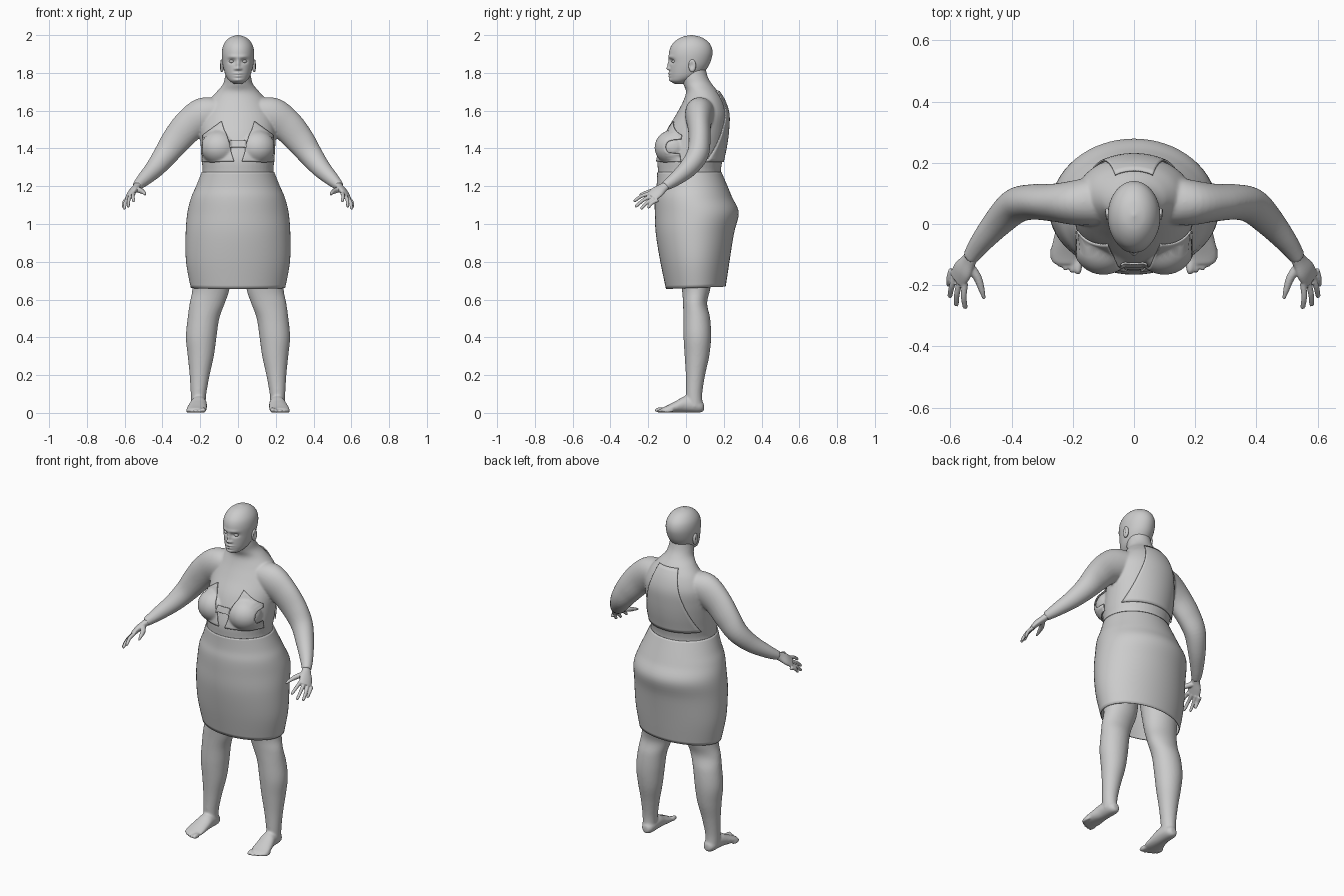
import bpy, bmesh, math
from mathutils import Vector, Matrix

cube = bpy.data.objects.get("Cube")
if cube:
    bpy.data.objects.remove(cube)

grey = bpy.data.materials.new("clay grey")
grey.use_nodes = True
colour = (0.6, 0.6, 0.6, 1)
grey.diffuse_color = colour
grey.node_tree.nodes["Principled BSDF"].inputs["Base Color"].default_value = colour

X, Y, Z = Vector((1, 0, 0)), Vector((0, 1, 0)), Vector((0, 0, 1))


def finish(name, bm):
    bmesh.ops.recalc_face_normals(bm, faces=bm.faces)
    for f in bm.faces:
        f.smooth = True
    mesh = bpy.data.meshes.new(name)
    bm.to_mesh(mesh)
    bm.free()
    mesh.materials.append(grey)
    obj = bpy.data.objects.new(name, mesh)
    bpy.context.collection.objects.link(obj)
    return obj


def spline(rows, steps):
    """Catmull-Rom through rows of x, y, z, radius, radius."""
    rows = [Vector(r) for r in rows]
    pts = [rows[0]] + rows + [rows[-1]]
    out = []
    for p, q, r, s in zip(pts, pts[1:], pts[2:], pts[3:]):
        for i in range(steps):
            t = i / steps
            out.append((q * 2 + (r - p) * t + (p * 2 - q * 5 + r * 4 - s) * t**2
                        + (q * 3 - p - r * 3 + s) * t**3) / 2)
    return out + [rows[-1]]


def loft(name, rows, axes=None, hint=Y, side=1, segs=32, steps=5, caps=True):
    """Elliptical rings swept along a path, with fixed or path-following axes."""
    bm = bmesh.new()
    path = spline(rows, steps)
    rings = []
    for i, row in enumerate(path):
        centre = Vector(row[:3])
        u, v = axes or (None, None)
        if not axes:
            t = Vector(path[min(i + 1, len(path) - 1)][:3]) - Vector(path[max(i - 1, 0)][:3])
            t.normalize()
            v = (hint - t * hint.dot(t)).normalized()
            u = t.cross(v)
        ring = []
        for k in range(segs):
            a = math.tau * k / segs
            co = centre + u * row[3] * math.cos(a) + v * row[4] * math.sin(a)
            ring.append(bm.verts.new((co.x * side, co.y, co.z)))
        rings.append(ring)
    for a, b in zip(rings, rings[1:]):
        for k in range(segs):
            n = (k + 1) % segs
            bm.faces.new((a[k], a[n], b[n], b[k]))
    if caps:
        bm.faces.new(rings[0])
        bm.faces.new(rings[-1])
    return finish(name, bm)


def upright(rows):
    return [(0, y, z, rx, ry) for z, y, rx, ry in rows]


def ball(name, centre, radii, segs=24):
    bm = bmesh.new()
    bmesh.ops.create_uvsphere(bm, u_segments=segs, v_segments=segs // 2, radius=1,
                              matrix=Matrix.LocRotScale(Vector(centre), None, Vector(radii)))
    return finish(name, bm)


def fuse(name, parts, voxel, passes):
    """Join parts into one blended skin."""
    bm = bmesh.new()
    for p in parts:
        bm.from_mesh(p.data)
        bpy.data.objects.remove(p)
    obj = finish(name, bm)
    m = obj.modifiers.new("blend", "REMESH")
    m.mode, m.voxel_size, m.use_smooth_shade = "VOXEL", voxel, True
    m = obj.modifiers.new("soften", "SMOOTH")
    m.factor, m.iterations = 0.5, passes
    return obj


def bump(obj, centre, size, push):
    """Soft sculpting stroke, mirrored across the middle."""
    for s in {1, -1} if centre[0] else {1}:
        c = Vector((centre[0] * s, *centre[1:]))
        for v in obj.data.vertices:
            d = v.co - c
            w = math.exp(-sum((d[i] / size[i])**2 for i in range(3)))
            v.co += Vector((push[0] * s, *push[1:])) * w


# Torso, neck and bust
body = [loft("torso", upright([
    (1.1, .04, .22, .18), (1.2, .025, .212, .172), (1.27, .018, .188, .166),
    (1.34, .022, .193, .172), (1.42, .04, .198, .17), (1.5, .06, .2, .16),
    (1.58, .085, .19, .137), (1.65, .093, .155, .108), (1.7, .085, .113, .085),
    (1.74, .062, .08, .076), (1.78, .045, .069, .07), (1.84, .04, .06, .06)]), (X, Y), segs=48)]

for s in (1, -1):
    body.append(ball("breast", (s * .1, -.068, 1.405), (.092, .09, .085)))
    body.append(loft("arm", [
        (.1, .08, 1.6, .07, .08), (.18, .07, 1.575, .095, .075), (.26, .07, 1.52, .087, .062),
        (.33, .072, 1.44, .077, .058), (.385, .06, 1.365, .064, .057), (.44, .01, 1.295, .051, .049),
        (.5, -.06, 1.235, .037, .036), (.537, -.112, 1.2, .025, .026)], side=s))
    body.append(loft("leg", [
        (.13, .05, .95, .115, .12), (.14, .05, .8, .11, .1), (.143, .053, .66, .099, .076),
        (.163, .048, .58, .093, .064), (.183, .057, .5, .084, .071), (.195, .06, .4, .081, .073),
        (.197, .058, .3, .069, .065), (.203, .05, .2, .053, .051), (.209, .043, .1, .041, .043),
        (.209, .045, .03, .038, .045)], (X, Y), side=s))
    body.append(loft("foot", [
        (.205, .095, .03, .018, .02), (.206, .07, .036, .036, .035), (.208, 0, .045, .043, .044),
        (.214, -.05, .033, .05, .032), (.219, -.1, .02, .054, .019), (.22, -.13, .014, .044, .012)],
        (X, Z), side=s))
    for i in range(5):
        size = .015 if i == 0 else .0105
        body.append(ball("toe", (s * (.183 + .0205 * i), -.137 + .0025 * i * i, size),
                         (size, .032, size), 12))
fuse("body", body, .0065, 5)
skin = bpy.data.objects["body"]

# Hands with four fingers and a thumb
across = Vector((.042, .045, -.035))
index = Vector((.553, -.194, 1.162))
tips = [(.552, -.277, 1.12), (.582, -.268, 1.092), (.603, -.24, 1.08), (.606, -.203, 1.086)]
for s, label in ((1, "left"), (-1, "right")):
    parts = [loft("palm", [
        (.523, -.092, 1.212, .022, .023), (.54, -.12, 1.193, .019, .027),
        (.56, -.152, 1.17, .018, .038), (.578, -.183, 1.143, .012, .036)], hint=across, side=s)]
    for i, tip in enumerate(tips):
        base, tip = index + across * i / 3, Vector(tip)
        mid = base.lerp(tip, .5) + Vector((.004, -.003, .005))
        parts.append(loft("finger", [(*base, .011, .011), (*mid, .0095, .0095),
                                     (*base.lerp(tip, .93), .008, .008), (*tip, .004, .004)],
                          hint=across, side=s, segs=12))
    parts.append(loft("thumb", [
        (.54, -.135, 1.185, .016, .016), (.512, -.175, 1.175, .014, .014),
        (.498, -.215, 1.165, .01, .01), (.49, -.245, 1.155, .005, .005)], side=s, segs=12))
    fuse(label + "_hand", parts, .0035, 2)

# Head with sculpted face
head = loft("head", upright([
    (1.742, -.035, .02, .025), (1.757, -.028, .044, .052), (1.78, -.005, .062, .08),
    (1.81, .008, .073, .094), (1.85, .02, .082, .106), (1.9, .025, .086, .115),
    (1.94, .027, .08, .107), (1.97, .028, .063, .083), (1.99, .028, .038, .049),
    (2, .028, .004, .004)]), (X, Y), segs=96, steps=10)
bump(head, (.033, -.08, 1.862), (.02, .03, .012), (0, .013, 0))       # eye sockets
bump(head, (.03, -.085, 1.885), (.028, .03, .009), (0, -.005, 0))     # brow
bump(head, (0, -.09, 1.845), (.009, .04, .025), (0, -.012, 0))        # nose bridge
bump(head, (0, -.1, 1.823), (.012, .03, .009), (0, -.014, 0))         # nose tip
bump(head, (.014, -.09, 1.821), (.008, .03, .007), (0, -.007, 0))     # nostrils
bump(head, (0, -.09, 1.797), (.022, .03, .006), (0, -.009, 0))        # upper lip
bump(head, (0, -.09, 1.782), (.019, .03, .006), (0, -.008, 0))        # lower lip
bump(head, (0, -.08, 1.762), (.022, .03, .01), (0, -.008, 0))         # chin
for s, label in ((1, "left"), (-1, "right")):
    ball(label + "_eye", (s * .033, -.062, 1.861), (.014, .014, .009))
    ear = ball(label + "_ear", (s * .086, .033, 1.838), (.012, .02, .034))
    ear.rotation_euler = (0, 0, 0)
    bump(ear, (.1, .03, 1.84), (.012, .01, .018), (-.012, 0, 0))

# Pencil skirt, open at the hem
skirt = loft("skirt", upright([
    (1.275, .018, .192, .17), (1.2, .032, .222, .188), (1.14, .04, .248, .205),
    (1.06, .057, .268, .222), (.95, .047, .277, .207), (.8, .047, .275, .183),
    (.66, .052, .25, .158)]), (X, Y), segs=64, caps=False)
for v in skirt.data.vertices:
    if v.co.z < .75:
        v.co.z += .04 * v.co.y * (.75 - v.co.z) / .09
skirt.modifiers.new("cloth", "SOLIDIFY").thickness = .005


# Fitted top: flat panels pressed onto the skin
def panel(name, corners, front=True, n=20):
    a, b, c, d = (Vector((x, -.5 if front else .5, z)) for x, z in corners)
    bm = bmesh.new()
    grid = [[bm.verts.new(a.lerp(b, i / n).lerp(d.lerp(c, i / n), j / n))
             for j in range(n + 1)] for i in range(n + 1)]
    for i in range(n):
        for j in range(n):
            bm.faces.new((grid[i][j], grid[i + 1][j], grid[i + 1][j + 1], grid[i][j + 1]))
    obj = finish(name, bm)
    m = obj.modifiers.new("press", "SHRINKWRAP")
    m.target, m.wrap_method, m.offset = skin, "PROJECT", .006
    m.wrap_mode = "ABOVE_SURFACE"
    m.use_project_x = m.use_project_z = False
    m.use_project_y = m.use_positive_direction = m.use_negative_direction = True
    m = obj.modifiers.new("cloth", "SOLIDIFY")
    m.thickness, m.offset = .006, 0
    return obj


for s, label in ((1, "left"), (-1, "right")):
    panel(label + "_cup", [(s * x, z) for x, z in
                           ((.02, 1.33), (.185, 1.33), (.18, 1.47), (.085, 1.54))])
panel("centre_band", [(-.05, 1.405), (.05, 1.405), (.045, 1.44), (-.045, 1.44)])
panel("back_panel", [(-.17, 1.33), (.17, 1.33), (.06, 1.7), (-.06, 1.7)], front=False)
